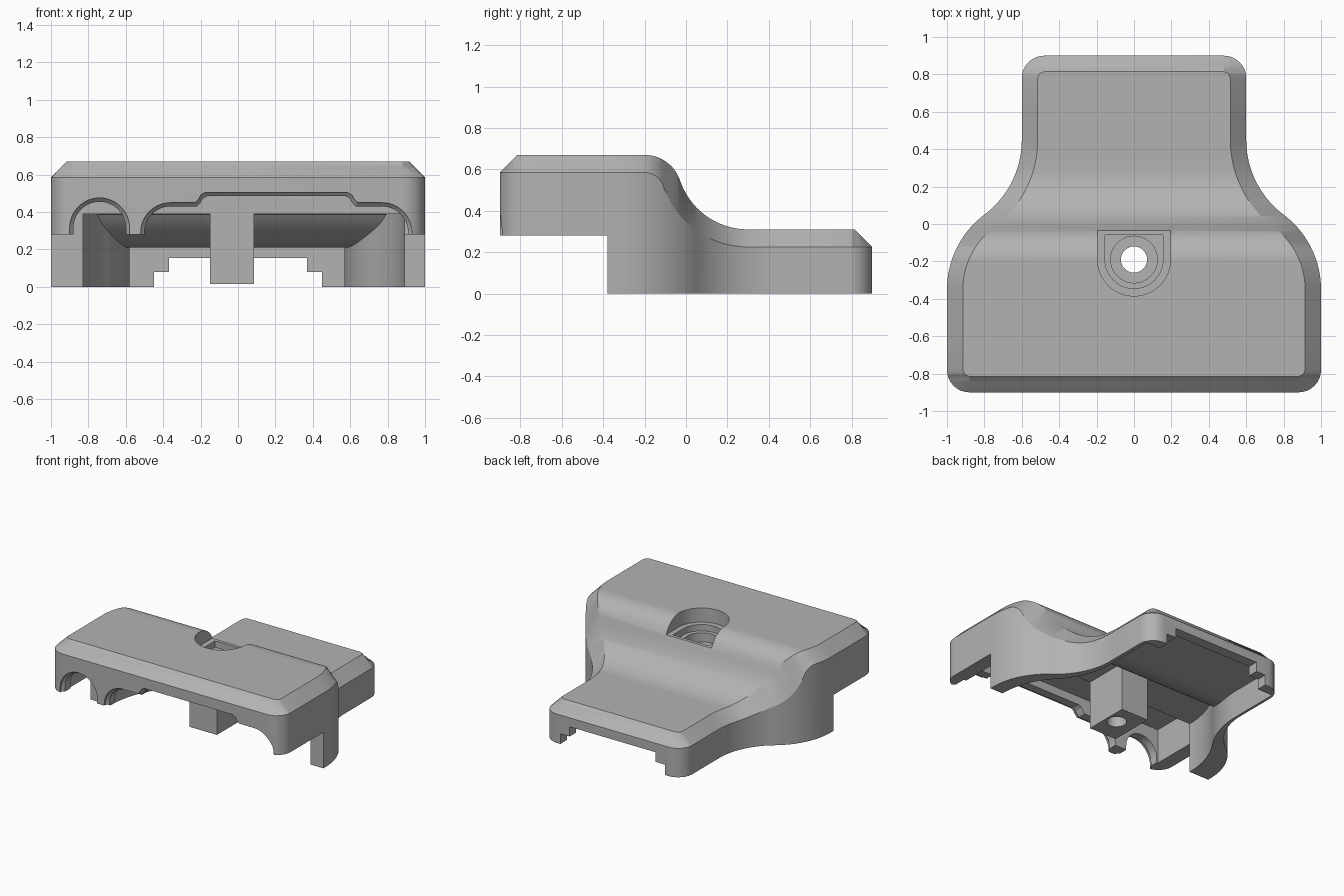
import bpy
import bmesh
from math import sqrt, sin, cos, pi

if "Cube" in bpy.data.objects:
    bpy.data.objects.remove(bpy.data.objects["Cube"], do_unlink=True)

grey = bpy.data.materials.new("plain grey")
grey.use_nodes = True
grey.diffuse_color = (0.45, 0.45, 0.45, 1)
grey.node_tree.nodes["Principled BSDF"].inputs["Base Color"].default_value = (0.45, 0.45, 0.45, 1)


def loft(name, sections):
    """Skin a row of equal-length closed sections and cap both ends."""
    bm = bmesh.new()
    rings = [[bm.verts.new(p) for p in s] for s in sections]
    n = len(rings[0])
    for a, b in zip(rings, rings[1:]):
        for i in range(n):
            j = (i + 1) % n
            bm.faces.new((a[i], a[j], b[j], b[i]))
    bm.faces.new(rings[0][::-1])
    bm.faces.new(rings[-1])
    bmesh.ops.remove_doubles(bm, verts=bm.verts, dist=1e-5)
    bmesh.ops.recalc_face_normals(bm, faces=bm.faces)
    mesh = bpy.data.meshes.new(name)
    bm.to_mesh(mesh)
    bm.free()
    mesh.materials.append(grey)
    obj = bpy.data.objects.new(name, mesh)
    bpy.context.collection.objects.link(obj)
    return obj


def box(name, x0, x1, y0, y1, z0, z1):
    return loft(name, [[(x0, y, z0), (x1, y, z0), (x1, y, z1), (x0, y, z1)] for y in (y0, y1)])


def combine(target, tool, operation="DIFFERENCE"):
    """Apply a boolean and discard the tool."""
    tool.hide_render = True
    mod = target.modifiers.new("boolean", "BOOLEAN")
    mod.operation = operation
    mod.solver = "EXACT"
    mod.object = tool
    bpy.context.view_layer.objects.active = target
    bpy.ops.object.modifier_apply(modifier=mod.name)
    bpy.data.objects.remove(tool, do_unlink=True)


def s_curve(t, c1, r1, c2, r2):
    """Two tangent arcs: convex about c1, then concave about c2."""
    join = c1[0] + (c2[0] - c1[0]) * r1 / (r1 + r2)
    if t < join:
        return c1[1] + sqrt(r1 ** 2 - max(t - c1[0], 0) ** 2)
    return c2[1] - sqrt(r2 ** 2 - min(t - c2[0], 0) ** 2)


def span(a, b, n):
    return [a + (b - a) * i / n for i in range(n + 1)]


def rounding(d, r):
    """Sideways loss at distance d inside a corner of radius r."""
    return r - sqrt(r * r - (r - d) ** 2) if d < r else 0


# Outer body: chamfered section swept along y
END, CH, RAD = 0.9, 0.085, 0.12


def width(y, inset=0):
    return s_curve(y, (-0.35, 0.5), 0.5 - inset, (0.45, 1.1), 0.5 + inset)


def height(y, inset=0):
    return s_curve(y, (-0.2, 0.49), 0.18 - inset, (0.3, 0.657), 0.347 + inset)


def body_section(y):
    d = END - abs(y)
    w = width(y) - rounding(d, RAD)
    side = height(y, CH)
    top = height(y) - max(CH - d, 0)
    inner = width(y, CH) - rounding(max(d - CH, 0), RAD - CH)
    return [(-w, y, 0), (-w, y, side), (-inner, y, top),
            (inner, y, top), (w, y, side), (w, y, 0)]


corner = [RAD * (1 - cos(pi / 2 * i / 8)) for i in range(8)] + [CH, CH + 0.01, RAD]
corner.sort()
stations = [-END + d for d in corner] + span(-0.6, -0.37, 2)
stations += span(-0.35, 0.45, 48) + [0.6] + [END - d for d in reversed(corner)]
body = loft("cover_shell", [body_section(y) for y in stations])

# Raised underside at the front
combine(body, box("front_cut", -1.2, 1.2, -1.2, -0.38, -0.2, 0.28))
# Deep front chamber
combine(body, box("front_chamber", -0.89, 0.89, -0.8, -0.38, -0.2, 0.55))


# Rear chamber with curved walls and a sloping ceiling
def chamber_section(y):
    right = s_curve(y, (-0.38, 0.31), 0.58, (0.42, 1.15), 0.58)
    left = -s_curve(y, (-0.38, 0.1275), 0.7025, (0.42, 1.2825), 0.7025)
    arc = 0.657 - sqrt(0.447 ** 2 - min(y - 0.3, 0) ** 2) if y > -0.06 else 0.39
    top = min(0.39, arc)
    return [(left, y, -0.2), (right, y, -0.2), (right, y, top), (left, y, top)]


combine(body, loft("rear_chamber", [chamber_section(y) for y in
                                    [-0.4] + span(-0.36, 0.42, 36) + [0.82]]))


# Openings in the front wall, with bevelled rims
def arc(cx, cz, r, a0, a1, n=12):
    return [(cx + r * cos(a), cz + r * sin(a)) for a in span(a0, a1, n)]


def small_arch(o):
    r = 0.14 + o
    return [(-0.74 - r, 0.2)] + arc(-0.74, 0.315, r, pi, 0, 24) + [(-0.74 + r, 0.2)]


def wide_opening(o):
    r = 0.14 + o
    steps = [(-0.22, 0.43), (-0.2, 0.45), (-0.19, 0.47), (-0.165, 0.485),
             (0.575, 0.485), (0.6, 0.47), (0.61, 0.45), (0.63, 0.43)]
    left = arc(-0.36, 0.29, r, pi, pi / 2)
    right = arc(0.77, 0.29, r, pi / 2, 0)
    middle = [(x + (-o if x < 0.2 else o) * 0.5, z + o) for x, z in steps]
    return [(-0.36 - r, 0.2)] + left + middle + right + [(0.77 + r, 0.2)]


for name, profile in (("small_arch", small_arch), ("wide_opening", wide_opening)):
    rows = ((-0.95, 0.02), (-0.885, 0.02), (-0.865, 0), (-0.78, 0))
    combine(body, loft(name, [[(x, y, z) for x, z in profile(o)] for y, o in rows]))

# Stepped opening in the rear wall
combine(body, box("rear_gap_low", -0.45, 0.45, 0.7, 1, -0.2, 0.08))
combine(body, box("rear_gap_high", -0.37, 0.37, 0.7, 1, -0.1, 0.155))

# Screw post
combine(body, box("screw_post", -0.15, 0.085, -0.38, -0.03, 0.015, 0.45), "UNION")


# Screw recess: slots open to the slope, then round bores
def slot(r, z0, z1, back):
    ring = [(r * cos(a), -0.19 + r * sin(a)) for a in span(pi, 2 * pi, 32)]
    ring += [(r, back), (-r, back)]
    return loft("slot", [[(x, y, z) for x, y in ring] for z in (z0, z1)])


def bore(r, z0, z1):
    ring = [(r * cos(a), -0.19 + r * sin(a)) for a in span(0, 2 * pi, 40)[:-1]]
    return loft("bore", [[(x, y, z) for x, y in ring] for z in (z0, z1)])


combine(body, slot(0.195, 0.56, 0.8, 0.05))
combine(body, slot(0.155, 0.51, 0.7, -0.06))
combine(body, bore(0.125, 0.44, 0.7))
combine(body, bore(0.07, -0.1, 0.7))

bpy.ops.object.select_all(action="DESELECT")
body.select_set(True)
bpy.context.view_layer.objects.active = body
bpy.ops.object.shade_smooth_by_angle(angle=pi / 7)
